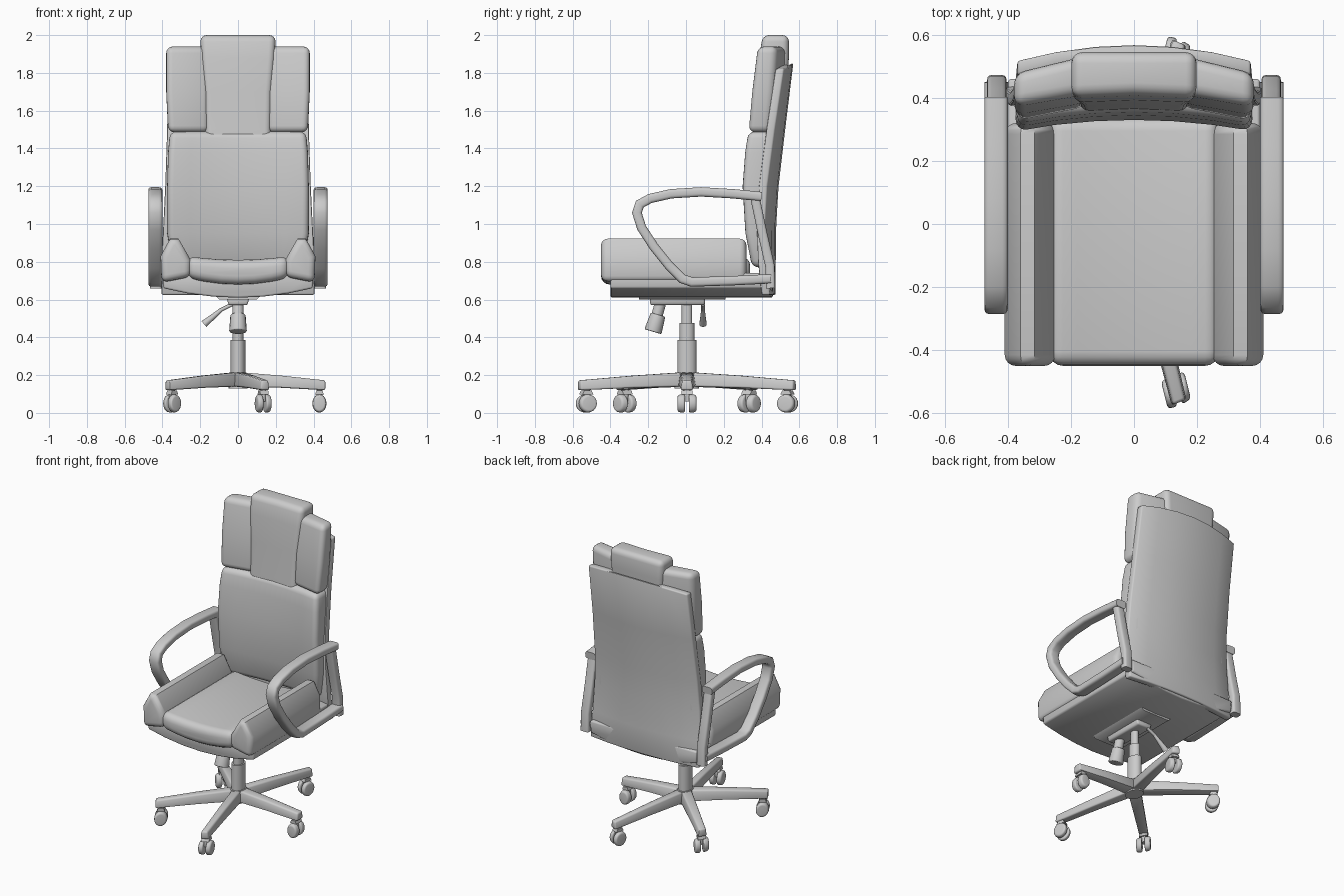
import bpy, bmesh, math
from mathutils import Matrix, Vector

if "Cube" in bpy.data.objects:
    bpy.data.objects.remove(bpy.data.objects["Cube"])


def finish(bm, name, bevel=0.0, seg=4, limit=65, mat=None, smooth=50):
    bmesh.ops.recalc_face_normals(bm, faces=bm.faces)
    if bevel:
        edges = [e for e in bm.edges if len(e.link_faces) == 2
                 and e.calc_face_angle() > math.radians(limit)]
        bmesh.ops.bevel(bm, geom=edges, offset=bevel, segments=seg, profile=0.5,
                        affect='EDGES', clamp_overlap=True)
    if mat:
        bm.transform(mat)
    bmesh.ops.recalc_face_normals(bm, faces=bm.faces)
    me = bpy.data.meshes.new(name)
    bm.to_mesh(me)
    bm.free()
    ob = bpy.data.objects.new(name, me)
    bpy.context.collection.objects.link(ob)
    bpy.ops.object.select_all(action='DESELECT')
    ob.select_set(True)
    bpy.context.view_layer.objects.active = ob
    bpy.ops.object.shade_smooth_by_angle(angle=math.radians(smooth))
    return ob


def loft(name, rings, **kw):
    bm = bmesh.new()
    vs = [[bm.verts.new(p) for p in r] for r in rings]
    n = len(vs[0])
    for a, b in zip(vs, vs[1:]):
        for i in range(n):
            j = (i + 1) % n
            bm.faces.new((a[i], a[j], b[j], b[i]))
    bm.faces.new(vs[0])
    bm.faces.new(vs[-1])
    return finish(bm, name, **kw)


def extrude_y(name, profile, y0, y1, **kw):
    return loft(name, [[(x, y, z) for x, z in profile] for y in (y0, y1)], **kw)


def rod(name, p, q, r1, r2=None, seg=20, **kw):
    p, q = Vector(p), Vector(q)
    d = q - p
    m = Matrix.Translation((p + q) / 2) @ d.to_track_quat('Z', 'Y').to_matrix().to_4x4()
    bm = bmesh.new()
    bmesh.ops.create_cone(bm, cap_ends=True, segments=seg, radius1=r1,
                          radius2=r1 if r2 is None else r2, depth=d.length, matrix=m)
    return finish(bm, name, **kw)


def sweep(name, path, x, wide, thick):
    # flat rounded bar following a path in the y-z plane
    pts = [Vector(p) for p in path]
    rings = []
    for i, p in enumerate(pts):
        t = Vector((0, 0))
        n1 = (p - pts[i - 1]).normalized() if i else None
        n2 = (pts[i + 1] - p).normalized() if i < len(pts) - 1 else None
        t = ((n1 or n2) + (n2 or n1)).normalized()
        k = 1 / max(0.6, t.dot(n1 or n2))
        nrm = Vector((-t.y, t.x)) * k
        ring = []
        for s in range(16):
            a = 2 * math.pi * (s + 0.5) / 16
            c, d = math.cos(a), math.sin(a)
            u = math.copysign(abs(c) ** 0.4, c) * wide / 2
            v = math.copysign(abs(d) ** 0.6, d) * thick / 2
            ring.append((x + u, p.x + nrm.x * v, p.y + nrm.y * v))
        rings.append(ring)
    return loft(name, rings)


T = [-1, -0.67, -0.33, 0, 0.33, 0.67, 1]

# seat pan and seat cushion
pan = [(0.395 * t, 0.61 + 0.05 * t * t) for t in T] + [(0.40, 0.74), (-0.40, 0.74)]
extrude_y("seat_pan", pan, -0.40, 0.46, bevel=0.01, seg=2)
mid = [(0.27 * t, 0.68 + 0.035 * t * t) for t in T]
mid += [(0.27 * t, 0.81 + 0.02 * t * t) for t in reversed(T)]
extrude_y("seat_cushion", mid, -0.45, 0.34, bevel=0.045)
for s, side in ((-1, "left"), (1, "right")):
    prof = [(0.25, 0.72), (0.25, 0.81), (0.315, 0.922), (0.36, 0.922), (0.41, 0.83), (0.405, 0.69)]
    extrude_y("seat_bolster_" + side, [(s * x, z) for x, z in prof], -0.45, 0.32, bevel=0.035)

# rear shell of the backrest: z, half width, centre y, wrap
shell = []
for z, w, y, d in ((0.625, 0.405, 0.475, 0.03), (0.8, 0.405, 0.475, 0.05), (1.0, 0.395, 0.478, 0.06),
                   (1.2, 0.385, 0.49, 0.06), (1.5, 0.375, 0.525, 0.055), (1.85, 0.37, 0.568, 0.05)):
    drop = 0.03 if z > 1.8 else 0
    back = [(w * t, y - d * t * t, z - drop * t * t) for t in T]
    front = [(w * t, y - 0.045 - d * t * t, z - drop * t * t) for t in reversed(T)]
    shell.append(back + front)
loft("back_shell", shell, bevel=0.008, seg=2)

# lower back cushion: z, half width, front y at centre, front y at side, rear y
rings = []
for z, w, yf, ys, yb in ((0.77, 0.345, 0.375, 0.345, 0.46), (0.95, 0.375, 0.335, 0.31, 0.46),
                         (1.2, 0.375, 0.33, 0.295, 0.47), (1.38, 0.37, 0.345, 0.308, 0.49),
                         (1.49, 0.36, 0.36, 0.325, 0.50)):
    rings.append([(w * t, yf + (ys - yf) * t * t, z) for t in T]
                 + [(w * t, yb - 0.035 * t * t, z) for t in reversed(T)])
loft("back_cushion", rings, bevel=0.035)

# central headrest column: z, half width, front y, rear y
rings = [[(-w, f, z), (0, f + 0.008, z), (w, f, z), (w, b, z), (-w, b, z)] for z, w, f, b in
         ((1.3, 0.18, 0.345, 0.48), (1.5, 0.175, 0.36, 0.51), (1.7, 0.18, 0.373, 0.53),
          (1.88, 0.195, 0.385, 0.545), (2.0, 0.20, 0.405, 0.545))]
loft("headrest", rings, bevel=0.035)

# upper side wings and arms
for s, side in ((-1, "left"), (1, "right")):
    rings = [[(s * 0.15, fi, z), (s * xo, fo, z), (s * xo, bo, z), (s * 0.15, bi, z)]
             for z, xo, fi, fo, bo, bi in ((1.485, 0.37, 0.37, 0.325, 0.445, 0.50),
                                           (1.7, 0.38, 0.385, 0.345, 0.465, 0.525),
                                           (1.94, 0.38, 0.415, 0.375, 0.48, 0.535))]
    loft("back_wing_" + side, rings, bevel=0.035)
    rail = [(0.40, 1.145), (0.25, 1.16), (0.08, 1.17), (-0.08, 1.16), (-0.19, 1.135), (-0.245, 1.105),
            (-0.26, 1.06), (-0.235, 0.98), (-0.17, 0.88), (-0.09, 0.78), (-0.02, 0.71),
            (0.03, 0.693), (0.25, 0.70), (0.45, 0.71)]
    sweep("armrest_" + side, rail, s * 0.4375, 0.075, 0.05)
    sweep("arm_upright_" + side, [(0.448, 0.66), (0.444, 0.78), (0.405, 0.95), (0.36, 1.165)],
          s * 0.435, 0.062, 0.05)

# tilt mechanism under the seat
extrude_y("mechanism_plate", [(-0.13, 0.63), (-0.10, 0.60), (0.10, 0.60), (0.13, 0.63)], -0.25, 0.21)
extrude_y("mechanism_box", [(-0.06, 0.61), (-0.05, 0.57), (0.05, 0.57), (0.06, 0.61)], -0.19, 0.10,
          bevel=0.01, seg=2)
rod("tension_stem", (0, -0.13, 0.60), (0, -0.155, 0.51), 0.03)
rod("tension_knob", (0, -0.148, 0.52), (0, -0.175, 0.43), 0.04, 0.047, bevel=0.006, seg=16)
rod("lever_arm", (-0.03, 0.09, 0.575), (-0.10, 0.09, 0.54), 0.01, seg=10)
rod("lever_handle", (-0.09, 0.09, 0.545), (-0.18, 0.09, 0.47), 0.01, 0.02, seg=10)

# five-spoke base, narrower across x than along y
S = Matrix.Translation((0, 0.005, 0)) @ Matrix.Diagonal((0.77, 1, 1, 1))
rod("hub", (0, 0, 0.13), (0, 0, 0.215), 0.065, 0.06, mat=S)
rod("column_lower", (0, 0, 0.2), (0, 0, 0.385), 0.051, mat=S)
rod("column_middle", (0, 0, 0.38), (0, 0, 0.475), 0.039, mat=S)
rod("column_upper", (0, 0, 0.47), (0, 0, 0.60), 0.028, mat=S)
for k in range(5):
    M = S @ Matrix.Rotation(math.radians(72 * k), 4, 'Z')
    rings = [[(r, -w, lo), (r, w, lo), (r, w * 0.75, hi), (r, -w * 0.75, hi)]
             for r, w, lo, hi in ((0.02, 0.047, 0.14, 0.215), (0.3, 0.04, 0.133, 0.197),
                                  (0.60, 0.033, 0.12, 0.172))]
    loft(f"spoke_{k}", rings, bevel=0.01, seg=2, limit=60, mat=M)
    rod(f"caster_stem_{k}", (0.56, 0, 0.06), (0.56, 0, 0.13), 0.02, seg=12, mat=M)
    hood = [(0.53, 0.098), (0.59, 0.098), (0.58, 0.118), (0.54, 0.118)]
    loft(f"caster_hood_{k}", [[(x, y, z) for x, z in hood] for y in (-0.03, 0.03)], mat=M)
    for s in (-1, 1):
        rod(f"wheel_{k}_{'a' if s < 0 else 'b'}", (0.56, s * 0.010, 0.05), (0.56, s * 0.05, 0.05),
            0.05, 0.045, bevel=0.012, seg=20, mat=M)
